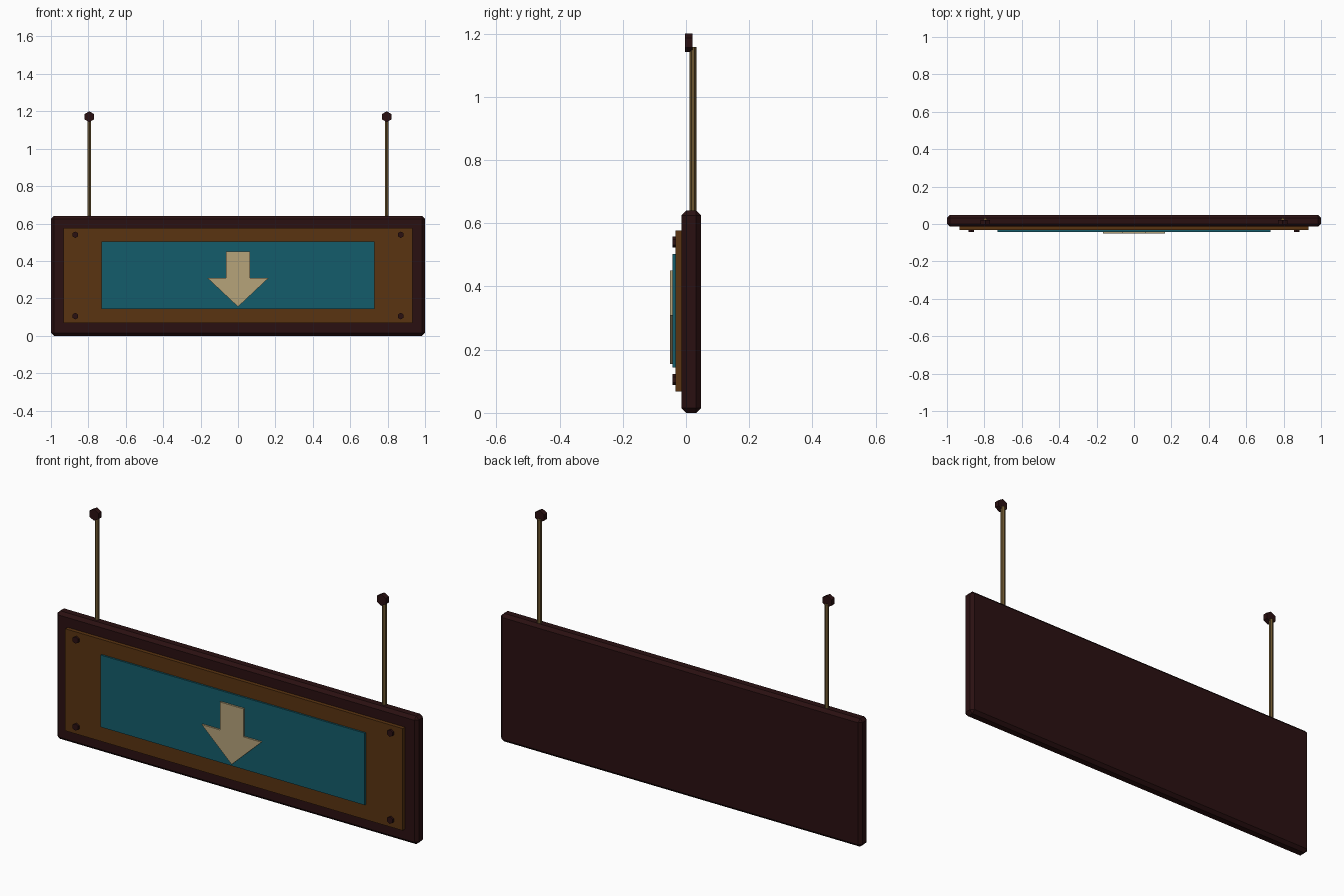
import bpy, bmesh, math

if "Cube" in bpy.data.objects:
    bpy.data.objects.remove(bpy.data.objects["Cube"])


def material(name, rgb):
    # sRGB 0-255 to linear
    m = bpy.data.materials.new(name)
    lin = [((c / 255 + 0.055) / 1.055) ** 2.4 if c > 10 else c / 255 / 12.92 for c in rgb]
    m.diffuse_color = (*lin, 1)
    m.use_nodes = True
    m.node_tree.nodes["Principled BSDF"].inputs["Base Color"].default_value = m.diffuse_color
    return m


DARK = material("dark_wood", (42, 16, 17))
BROWN = material("brown_plate", (90, 52, 17))
TEAL = material("teal_panel", (20, 92, 107))
CREAM = material("cream_arrow", (182, 163, 122))
BRASS = material("aged_brass", (108, 86, 48))


def prism(name, points, y0, y1, mat, bevel=0):
    """Extrude an x-z outline from y0 to y1."""
    bm = bmesh.new()
    face = bm.faces.new([bm.verts.new((x, y0, z)) for x, z in points])
    ext = bmesh.ops.extrude_face_region(bm, geom=[face])
    verts = [v for v in ext["geom"] if isinstance(v, bmesh.types.BMVert)]
    bmesh.ops.translate(bm, verts=verts, vec=(0, y1 - y0, 0))
    if bevel:
        bmesh.ops.bevel(bm, geom=bm.edges[:], offset=bevel, segments=1, affect='EDGES')
    bmesh.ops.recalc_face_normals(bm, faces=bm.faces[:])
    me = bpy.data.meshes.new(name)
    bm.to_mesh(me)
    bm.free()
    me.materials.append(mat)
    ob = bpy.data.objects.new(name, me)
    bpy.context.collection.objects.link(ob)
    return ob


def rect(w, z0, z1):
    return [(-w, z0), (w, z0), (w, z1), (-w, z1)]


def hexagon(x, z, r):
    return [(x + r * math.sin(i * math.pi / 3), z + r * math.cos(i * math.pi / 3)) for i in range(6)]


# Layered sign: board, plate, panel, arrow
prism("board", rect(1, 0, 0.64), -0.014, 0.047, DARK, bevel=0.015)
prism("face_plate", rect(0.933, 0.067, 0.577), -0.033, -0.012, BROWN)
prism("panel", rect(0.73, 0.143, 0.503), -0.042, -0.031, TEAL)
half = [(0.165, 0.31), (0.065, 0.31), (0.065, 0.45)]
arrow = [(0, 0.155)] + half + [(-x, z) for x, z in reversed(half)]
prism("down_arrow", arrow, -0.051, -0.040, CREAM)

for side, label in ((-1, "left"), (1, "right")):
    # Corner screws
    for z, level in ((0.105, "lower"), (0.54, "upper")):
        prism(f"screw_{level}_{label}", hexagon(side * 0.87, z, 0.0175), -0.043, -0.031, DARK)
    # Hanging rod and its hexagonal end cap
    bpy.ops.mesh.primitive_cylinder_add(vertices=6, radius=0.0105, depth=0.535,
                                        location=(side * 0.795, 0.022, 0.8905))
    rod = bpy.context.object
    rod.name = f"rod_{label}"
    rod.data.materials.append(BRASS)
    prism(f"rod_cap_{label}", hexagon(side * 0.795, 1.171, 0.029), -0.003, 0.021, DARK)
